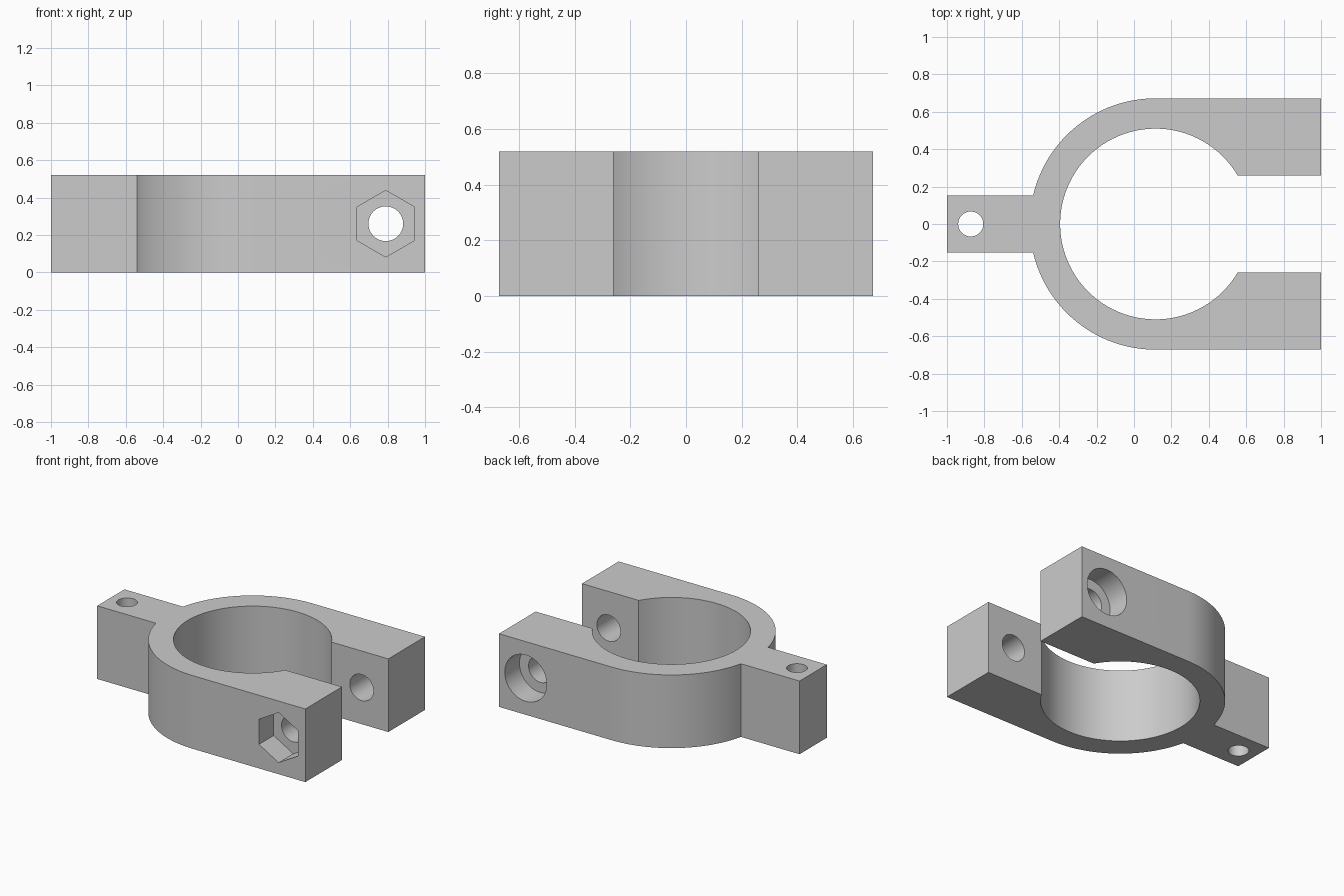
import bpy, bmesh
from math import asin, cos, sin, pi, radians

cube = bpy.data.objects.get("Cube")
if cube:
    bpy.data.objects.remove(cube, do_unlink=True)

HEIGHT = 0.52
RING_X, OUTER_R, INNER_R = 0.115, 0.672, 0.51
TAB_HALF, GAP_HALF = 0.153, 0.26
BOLT_X, MID_Z = 0.79, HEIGHT / 2
POCKET_DEPTH = 0.165

grey = bpy.data.materials.new("plain grey")
grey.use_nodes = True
grey.diffuse_color = (0.6, 0.6, 0.6, 1)
grey.node_tree.nodes["Principled BSDF"].inputs["Base Color"].default_value = (0.6, 0.6, 0.6, 1)


def arc(radius, start, end, steps):
    angles = [start + (end - start) * i / steps for i in range(steps + 1)]
    return [(RING_X + radius * cos(a), radius * sin(a)) for a in angles]


# Clamp outline: jaw, outer ring, tab, outer ring, jaw, bore
tab_angle = asin(TAB_HALF / OUTER_R)
gap_angle = asin(GAP_HALF / INNER_R)
outline = [(1, GAP_HALF), (1, OUTER_R)]
outline += arc(OUTER_R, pi / 2, pi - tab_angle, 24)
outline += [(-1, TAB_HALF), (-1, -TAB_HALF)]
outline += arc(OUTER_R, pi + tab_angle, 3 * pi / 2, 24)
outline += [(1, -OUTER_R), (1, -GAP_HALF)]
outline += arc(INNER_R, 2 * pi - gap_angle, gap_angle, 80)

bm = bmesh.new()
base = bm.faces.new([bm.verts.new((x, y, 0)) for x, y in outline])
top = bmesh.ops.extrude_face_region(bm, geom=[base])["geom"]
bmesh.ops.translate(bm, verts=[v for v in top if isinstance(v, bmesh.types.BMVert)],
                    vec=(0, 0, HEIGHT))
bmesh.ops.recalc_face_normals(bm, faces=bm.faces)
mesh = bpy.data.meshes.new("pipe_clamp")
bm.to_mesh(mesh)
bm.free()
mesh.materials.append(grey)
clamp = bpy.data.objects.new("pipe_clamp", mesh)
bpy.context.collection.objects.link(clamp)


def drill(name, radius, depth, location, sides=48, along_y=True):
    bpy.ops.mesh.primitive_cylinder_add(vertices=sides, radius=radius, depth=depth, location=location,
                                        rotation=(pi / 2 if along_y else 0, 0, 0))
    cutter = bpy.context.object
    cutter.name = name
    cutter.hide_render = True
    cutter.data.materials.append(grey)
    mod = clamp.modifiers.new(name, "BOOLEAN")
    mod.operation = "DIFFERENCE"
    mod.solver = "EXACT"
    mod.object = cutter
    bpy.context.view_layer.objects.active = clamp
    bpy.ops.object.modifier_apply(modifier=name)
    bpy.data.objects.remove(cutter, do_unlink=True)


# Bolt hole, nut and bolt head pockets, tab hole
drill("bolt_hole", 0.093, 3, (BOLT_X, 0, MID_Z))
drill("nut_pocket", 0.178, 2 * POCKET_DEPTH, (BOLT_X, -OUTER_R, MID_Z), sides=6)
drill("head_pocket", 0.165, 2 * POCKET_DEPTH, (BOLT_X, OUTER_R, MID_Z))
drill("tab_hole", 0.067, 2, (-0.873, 0, MID_Z), along_y=False)

bpy.ops.object.select_all(action="DESELECT")
clamp.select_set(True)
bpy.context.view_layer.objects.active = clamp
bpy.ops.object.shade_smooth_by_angle(angle=radians(25))
